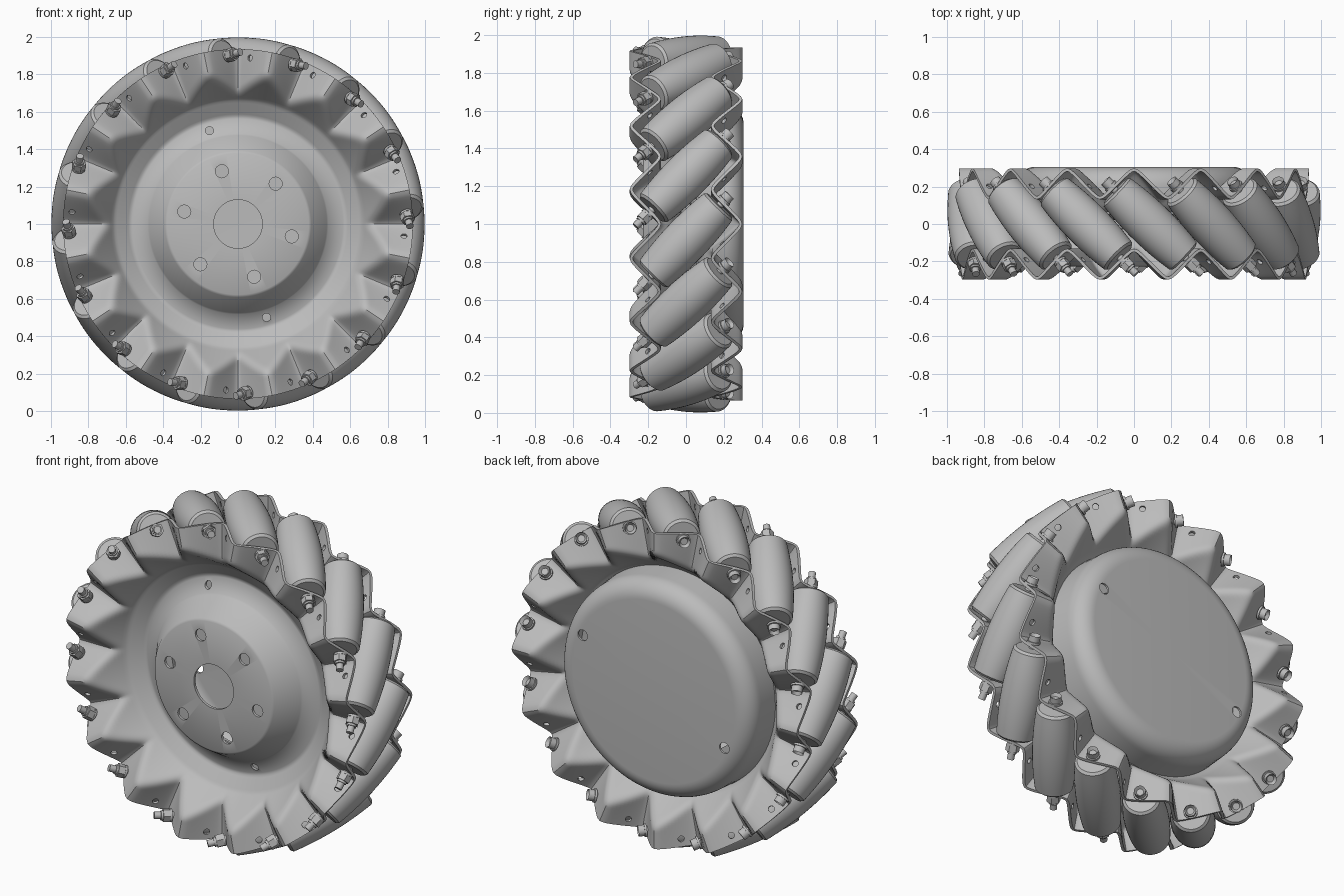
import bpy, bmesh, math
from mathutils import Matrix, Vector

cube = bpy.data.objects.get("Cube")
if cube:
    bpy.data.objects.remove(cube)

COUNT = 16
STEP = 2 * math.pi / COUNT
CENTRE = Vector((0, 0, 1))
Y = Vector((0, 1, 0))

grey = bpy.data.materials.new("plain_grey")
grey.use_nodes = True
grey.diffuse_color = (0.5, 0.5, 0.5, 1)
grey.node_tree.nodes["Principled BSDF"].inputs["Base Color"].default_value = (0.5, 0.5, 0.5, 1)


def select(ob):
    bpy.ops.object.select_all(action='DESELECT')
    ob.select_set(True)
    bpy.context.view_layer.objects.active = ob


def smooth(ob, angle):
    select(ob)
    bpy.ops.object.shade_smooth_by_angle(angle=math.radians(angle))


def finish(name, bm, angle=35):
    bmesh.ops.remove_doubles(bm, verts=bm.verts, dist=1e-5)
    bmesh.ops.recalc_face_normals(bm, faces=bm.faces)
    mesh = bpy.data.meshes.new(name)
    bm.to_mesh(mesh)
    bm.free()
    mesh.materials.append(grey)
    ob = bpy.data.objects.new(name, mesh)
    bpy.context.collection.objects.link(ob)
    ob.location = CENTRE
    smooth(ob, angle)
    return ob


def polar(r, a, y):
    return Vector((r * math.sin(a), y, r * math.cos(a)))


def skin(bm, rings, segments, point):
    """Join rings of (radius, height) into a sheet; point places each vertex."""
    rows = [[bm.verts.new(point(r, 2 * math.pi * i / segments, h)) for i in range(segments)]
            for r, h in rings]
    for low, high in zip(rows, rows[1:]):
        for i in range(segments):
            j = (i + 1) % segments
            bm.faces.new((low[i], low[j], high[j], high[i]))


def revolve(name, rings, segments):
    """Sheet around the wheel axis; ring heights are functions of the angle."""
    bm = bmesh.new()
    skin(bm, rings, segments, lambda r, a, f: polar(r, a, f(a)))
    return finish(name, bm)


def cylinder(bm, centre, direction, radius, length, sides=16):
    rot = Vector(direction).to_track_quat('Z', 'Y').to_matrix().to_4x4()
    bmesh.ops.create_cone(bm, cap_ends=True, segments=sides, radius1=radius, radius2=radius,
                          depth=length, matrix=Matrix.Translation(centre) @ rot)


def thicken_and_drill(ob, thickness, holes):
    """holes: list of (centre, direction, radius, length)."""
    solid = ob.modifiers.new("thickness", 'SOLIDIFY')
    solid.thickness = thickness
    solid.offset = 0
    bm = bmesh.new()
    for hole in holes:
        cylinder(bm, *hole)
    cutter = finish("hole_cutter", bm)
    cutter.hide_render = True
    drill = ob.modifiers.new("holes", 'BOOLEAN')
    drill.operation = 'DIFFERENCE'
    drill.solver = 'EXACT'
    drill.object = cutter
    select(ob)
    for name in ("thickness", "holes"):
        bpy.ops.object.modifier_apply(modifier=name)
    bpy.data.objects.remove(cutter)
    smooth(ob, 35)


# Zigzag rim, with rounded corners, peaking towards the back at angle zero
def zigzag(a):
    return 0.075 * math.asin(0.94 * math.cos(COUNT * a)) / math.asin(0.94)


def soft_max(a, b, k=0.04):
    h = max(k - abs(a - b), 0) / k
    return max(a, b) + h * h * k / 4


def flat(y):
    return lambda a: y


def bowl_depth(r):
    """Gentle cone that turns into a steeper wall."""
    return -0.035 - 0.6 * (r - 0.58) - 0.9 * max(r - 0.67, 0)


def rim_rings(side):
    """Bowl whose outer part is cut by the zigzag flanges."""
    radii = [0.58 + 0.355 * i / 30 for i in range(31)]
    return [(r, lambda a, r=r: -side * soft_max(bowl_depth(r), -0.215 - side * zigzag(a)))
            for r in radii]


def rim_holes(side, phase):
    angles = [(k + phase) * STEP for k in range(COUNT)]
    return [(polar(0.89, a, side * 0.2), Matrix.Rotation(a, 3, 'Y') @ Vector((0.64, 0.77, 0)),
             0.017, 0.13) for a in angles]


# Front shell: raised hub plate, bowl and zigzag rim
hub = [(0.13, -0.22), (0.376, -0.22), (0.386, -0.214), (0.468, -0.085), (0.478, -0.075), (0.56, -0.033)]
front_shell = revolve("front_shell", [(r, flat(y)) for r, y in hub] + rim_rings(-1), COUNT * 24)
hub_holes = [(polar(0.295, math.radians(-17 + 60 * k), -0.22), Y, 0.035, 0.1) for k in range(6)]
hub_holes += [(polar(0.522, math.radians(-17 + 180 * k), -0.04), Y, 0.022, 0.1) for k in range(2)]
thicken_and_drill(front_shell, 0.016, hub_holes + rim_holes(-1, 0.19))

# Back shell: the same bowl facing the other way
back_shell = revolve("back_shell", [(0.45, flat(0.03)), (0.56, flat(0.033))] + rim_rings(1), COUNT * 24)
thicken_and_drill(back_shell, 0.016, rim_holes(1, 0.31))

# Rounded back cap
fillet = [(0.53 + 0.1 * math.sin(t), 0.205 + 0.1 * math.cos(t))
          for t in (math.pi / 2 * i / 10 for i in range(11))]
cap_profile = [(0, 0.305)] + fillet + [(0.64, 0.06)]
back_cap = revolve("back_cap", [(r, flat(y - 0.006)) for r, y in cap_profile], 96)
thicken_and_drill(back_cap, 0.012, [(Vector((s * 0.465, 0.3, s * 0.21)), Y, 0.032, 0.08) for s in (-1, 1)])

# Roller axle runs from a front flange to the next back flange
front_end = polar(0.9, -0.17 * STEP, -0.195)
back_end = polar(0.9, -1.33 * STEP, 0.195)
axis = (back_end - front_end).normalized()
middle = (front_end + back_end) / 2
half = (back_end - front_end).length / 2
frame = Matrix.Translation(middle) @ axis.to_track_quat('Z', 'Y').to_matrix().to_4x4()


# Barrel roller whose outer side follows the wheel's circle
def make_roller():
    bm = bmesh.new()
    length = half - 0.025
    tilt = math.hypot(axis.x, axis.z)
    places = [(length - 0.012) * (i / 6 - 1) for i in range(13)]
    barrel = [(0.998 - math.hypot(middle.length, s * tilt), s) for s in places]
    end = barrel[0][0] - 0.014
    profile = [(0.02, -length), (end, -length)] + barrel + [(end, length), (0.02, length)]
    skin(bm, profile, 40, lambda r, a, s: frame @ Vector((r * math.cos(a), r * math.sin(a), s)))
    # undo the height offset so the barrel turns about its own axle
    return finish("roller", bm, 40)


# Axle bolt with a nut at the front and a socket head at the back
def make_bolt():
    bm = bmesh.new()

    def part(s, radius, length, sides=16):
        cylinder(bm, middle + axis * s, axis, radius, length, sides)

    part(-0.04, 0.02, 2 * half + 0.13)
    part(-half - 0.014, 0.036, 0.012, 20)
    part(-half - 0.038, 0.038, 0.038, 6)
    part(-half - 0.062, 0.027, 0.014)
    part(half + 0.012, 0.038, 0.012, 20)
    part(half + 0.034, 0.031, 0.036, 20)
    # hexagonal socket sunk into the head
    end = max(bm.faces, key=lambda f: (f.calc_center_median() - middle).dot(axis))
    bmesh.ops.inset_region(bm, faces=[end], thickness=0.012)
    bmesh.ops.translate(bm, verts=end.verts, vec=-axis * 0.018)
    return finish("axle_bolt", bm)


# Repeat rollers and bolts around the wheel
for source in (make_roller(), make_bolt()):
    for k in range(1, COUNT):
        copy = source.copy()
        copy.name = f"{source.name}_{k + 1}"
        copy.rotation_euler.y = k * STEP
        bpy.context.collection.objects.link(copy)
